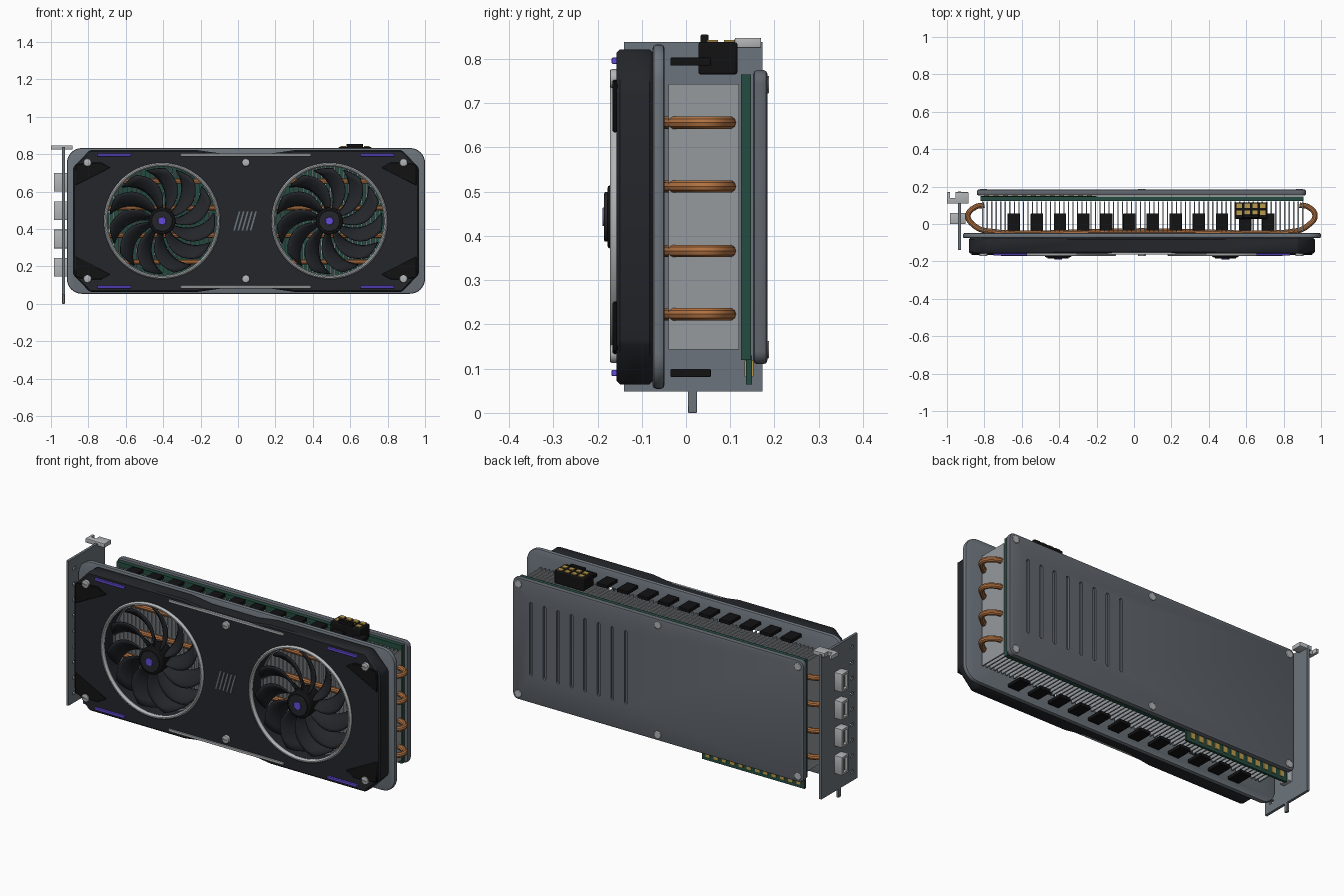
import bpy, bmesh, math
from mathutils import Matrix, Vector

if "Cube" in bpy.data.objects:
    bpy.data.objects.remove(bpy.data.objects["Cube"])

MATS = {}
for n, c in dict(black=(.006, .006, .007), dark=(.017, .019, .023), steel=(.15, .175, .2),
                 plate=(.12, .135, .155), silver=(.45, .46, .47), copper=(.45, .17, .055),
                 green=(.018, .07, .05), purple=(.13, .07, .7), gold=(.5, .33, .07),
                 fin=(.3, .32, .34)).items():
    MATS[n] = bpy.data.materials.new(n)
    MATS[n].diffuse_color = (*c, 1)


def finish(name, bm, mat, bevel=0, seg=2):
    bmesh.ops.recalc_face_normals(bm, faces=bm.faces)
    me = bpy.data.meshes.new(name)
    bm.to_mesh(me)
    bm.free()
    ob = bpy.data.objects.new(name, me)
    bpy.context.collection.objects.link(ob)
    if mat:
        me.materials.append(MATS[mat])
    if bevel:
        m = ob.modifiers.new("bevel", 'BEVEL')
        m.width, m.segments, m.limit_method, m.angle_limit = bevel, seg, 'ANGLE', math.radians(40)
    return ob


def boxes(name, spans, mat, bevel=0):
    # each span is (x0, x1, y0, y1, z0, z1)
    bm = bmesh.new()
    for x0, x1, y0, y1, z0, z1 in spans:
        bmesh.ops.create_cube(bm, size=1, matrix=Matrix.Translation(((x0 + x1) / 2, (y0 + y1) / 2, (z0 + z1) / 2))
                              @ Matrix.Diagonal((x1 - x0, y1 - y0, z1 - z0, 1)))
    return finish(name, bm, mat, bevel)


def prisms(name, profiles, y0, y1, mat, bevel=0, seg=2):
    # x-z outlines extruded along y
    bm = bmesh.new()
    for pts in profiles:
        a = [bm.verts.new((x, y0, z)) for x, z in pts]
        b = [bm.verts.new((x, y1, z)) for x, z in pts]
        bm.faces.new(a)
        bm.faces.new(b[::-1])
        for i in range(len(a)):
            j = (i + 1) % len(a)
            bm.faces.new((a[i], b[i], b[j], a[j]))
    return finish(name, bm, mat, bevel, seg)


def circle(cx, cz, r, n=32):
    return [(cx + r * math.cos(2 * math.pi * i / n), cz + r * math.sin(2 * math.pi * i / n)) for i in range(n)]


def rounded(x0, x1, z0, z1, r, n=8):
    pts = []
    for k, (cx, cz) in enumerate(((x1 - r, z1 - r), (x0 + r, z1 - r), (x0 + r, z0 + r), (x1 - r, z0 + r))):
        for i in range(n + 1):
            a = (k + i / n) * math.pi / 2
            pts.append((cx + r * math.cos(a), cz + r * math.sin(a)))
    return pts


def cut(ob, cutter, last=True):
    bpy.context.view_layer.objects.active = ob
    m = ob.modifiers.new("cut", 'BOOLEAN')
    m.operation, m.object, m.solver = 'DIFFERENCE', cutter, 'EXACT'
    for mod in list(ob.modifiers):
        bpy.ops.object.modifier_apply(modifier=mod.name)
    if last:
        bpy.data.objects.remove(cutter)


CX, CZ = .042, .443
FANS = (-.406, .489)


def four(pts):
    # mirror an offset outline into the four corners
    return [[(CX + sx * x, CZ + sz * z) for x, z in pts] for sx in (1, -1) for sz in (1, -1)]


# front shroud and its backing frame, with fan openings
quarter = [(.14, .362), (.26, .379), (.835, .379), (.925, .285)]
outline = (quarter + [(x, -z) for x, z in quarter[::-1]]
           + [(-x, -z) for x, z in quarter] + [(-x, z) for x, z in quarter[::-1]])
shroud = prisms("shroud", [[(CX + x, CZ + z) for x, z in outline]], -.157, -.075, 'dark', .008, 1)
frame = prisms("shroud_frame", [rounded(-.915, 1, .054, .833, .08)], -.0755, -.0485, 'steel', .009)
holes = prisms("fan_holes", [circle(x, CZ, .297, 96) for x in FANS], -.3, .0, None)
cut(shroud, holes, False)
cut(frame, holes)

# corner guards, accent strips, centre slashes
prisms("corner_guards", four([(.912, .19), (.912, .302), (.84, .313), (.775, .313), (.725, .285)]),
       -.166, -.155, 'black', .003, 1)
boxes("purple_strips", [(x, x + .18, -.168, -.15, z - .007, z + .007)
                        for x in (-.752, .655) for z in (.796, .09)], 'purple', .002)
boxes("silver_strips", [(-.307, .388, -.164, -.15, z - .007, z + .007) for z in (.796, .09)], 'silver', .002)
prisms("centre_slashes", [[(x, .393), (x + .009, .393), (x + .038, .495), (x + .029, .495)]
                          for x in (-.025 + .022 * i for i in range(5))], -.161, -.155, 'steel')

# front and back screws
SX = (-.805, CX, .885)
front = prisms("front_screws", [circle(x, z, .021, 24) for x in SX for z in (.756, .134)], -.172, -.15, 'silver', .004)
cut(front, boxes("cross_cutter", [s for x in SX for z in (.756, .134) for s in
                                  ((x - .013, x + .013, -.2, -.167, z - .003, z + .003),)], None))
prisms("back_screws", [circle(x, z, .02, 24) for x in SX for z in (.742, .143)], .17, .188, 'silver', .003)

# fans: trim ring, hub, cap, swept blades
for n, fx in enumerate(FANS):
    bm = bmesh.new()
    rows = []
    for i in range(96):
        a = 2 * math.pi * i / 96
        rows.append([bm.verts.new((fx + (.301 + .01 * math.cos(b)) * math.cos(a), -.16 + .012 * math.sin(b),
                                   CZ + (.301 + .01 * math.cos(b)) * math.sin(a)))
                     for b in (2 * math.pi * j / 10 for j in range(10))])
    for i in range(96):
        p, q = rows[i], rows[(i + 1) % 96]
        for j in range(10):
            bm.faces.new((p[j], p[(j + 1) % 10], q[(j + 1) % 10], q[j]))
    finish(f"fan_ring_{n}", bm, 'silver')
    prisms(f"fan_hub_{n}", [circle(fx, CZ, .072, 48)], -.178, -.07, 'black', .008)
    prisms(f"fan_hub_disc_{n}", [circle(fx, CZ, .056, 48)], -.185, -.17, 'dark', .003)
    prisms(f"fan_cap_{n}", [circle(fx, CZ, .021, 32)], -.189, -.18, 'purple', .002)
    bm = bmesh.new()
    for k in range(11):
        grid = []
        for i in range(9):
            t = i / 8
            r = .06 + .222 * t
            width = .36 + .1 * math.sin(math.pi * t)
            row = []
            for j in range(6):
                s = j / 5
                a = 2 * math.pi * k / 11 + .55 * t * t + width * (s - .5)
                row.append(bm.verts.new((fx + r * math.cos(a), -.148 + .06 * s - .012 * math.sin(math.pi * s),
                                         CZ + r * math.sin(a))))
            grid.append(row)
        for i in range(8):
            for j in range(5):
                bm.faces.new((grid[i][j], grid[i + 1][j], grid[i + 1][j + 1], grid[i][j + 1]))
    blades = finish(f"fan_blades_{n}", bm, 'dark')
    m = blades.modifiers.new("thickness", 'SOLIDIFY')
    m.thickness, m.offset = .006, 0

# heatsink fins and chip rows above and below
boxes("heatsink_fins", [(x - .0035, x + .0035, -.04, .12, .143, .743)
                        for x in (-.808 + 1.71 * i / 71 for i in range(72))], 'fin')
boxes("chips", [(x - .033, x + .033, -.035, .056, z - .009, z + .009)
                for x in (-.643 + .1237 * i for i in range(12)) for z in (.794, .09)], 'black', .002)

# heat pipes
for n, z in enumerate((.656, .512, .366, .223)):
    cu = bpy.data.curves.new("pipe", 'CURVE')
    cu.dimensions, cu.bevel_depth, cu.bevel_resolution, cu.resolution_u = '3D', .0145, 3, 6
    cu.use_fill_caps = True
    path = [(-.8, .1), (-.845, .092), (-.888, .045), (-.855, -.008), (-.79, -.037), (CX, -.037),
            (.87, -.037), (.93, -.008), (.968, .045), (.93, .092), (.885, .1)]
    sp = cu.splines.new('BEZIER')
    sp.bezier_points.add(len(path) - 1)
    for bp, (x, y) in zip(sp.bezier_points, path):
        bp.co = (x, y, z)
        bp.handle_left_type = bp.handle_right_type = 'AUTO'
    tmp = bpy.data.objects.new("pipe", cu)
    bpy.context.collection.objects.link(tmp)
    bpy.context.view_layer.update()
    me = bpy.data.meshes.new_from_object(tmp.evaluated_get(bpy.context.evaluated_depsgraph_get()))
    bpy.data.objects.remove(tmp)
    me.materials.clear()
    me.materials.append(MATS['copper'])
    bpy.context.collection.objects.link(bpy.data.objects.new(f"heat_pipe_{n}", me))

# circuit board, edge connector, gold contacts
boxes("circuit_board", [(-.82, .905, .124, .147, .12, .765)], 'green')
boxes("edge_connector", [(-.82, -.2, .136, .149, .064, .13)], 'green')
boxes("edge_contacts", [(x, x + .026, .132, .153, .082, .118) for x in (-.8 + .05 * i for i in range(12))], 'gold')

# backplate with vent grooves
back = prisms("backplate", [rounded(-.84, .92, .11, .775, .03)], .152, .184, 'plate', .009)
cut(back, prisms("groove_cutter", [rounded(x - .009, x + .009, .26, .66, .0085, 4)
                                   for x in (.235 + .082 * i for i in range(8))], .172, .25, None))

# mounting bracket with tabs, holes and ports
bracket = boxes("bracket", [(-.94, -.926, -.14, .173, .048, .838)], 'steel')
cut(bracket, boxes("bracket_hole_cutter", [(-1, -.9, y - .014, y + .014, z - .008, z + .008)
                                           for y in (-.09,) for z in (.1 + .085 * i for i in range(9))], None))
boxes("bracket_lower_tab", [(-.94, -.926, .004, .025, 0, .06)], 'steel', .002)
tab = boxes("bracket_top_tab", [(-1, -.885, .11, .17, .825, .848)], 'silver', .003)
cut(tab, boxes("tab_notch_cutter", [(-.985, -.955, .14, .2, .8, .9)], None))
ports = boxes("ports", [(-.985, -.9, 0, .06, z - .05, z + .05) for z in (.65, .498, .347, .196)], 'silver', .003)
cut(ports, boxes("port_cutter", [(-1, -.965, .012, .048, z - .038, z + .038) for z in (.65, .498, .347, .196)], None))
boxes("port_tongues", [(-.98, -.96, .025, .035, z - .03, z + .03) for z in (.65, .498, .347, .196)], 'silver')

# power connector
boxes("power_connector", [(.537, .715, .028, .116, .765, .838)], 'black', .005)
boxes("power_latch", [(.58, .668, .033, .051, .82, .855)], 'black', .003)
boxes("power_pins", [(x - .014, x + .014, y - .012, y + .012, .83, .843)
                     for x in (.563, .605, .647, .689) for y in (.06, .098)], 'gold')

# smooth shading with sharp edges kept
for ob in bpy.data.objects:
    ob.select_set(ob.type == 'MESH')
    bpy.context.view_layer.objects.active = ob
bpy.ops.object.shade_smooth_by_angle(angle=math.radians(35))

for m in bpy.data.materials:
    if m.users and not m.is_grease_pencil:
        m.use_nodes = True
        m.node_tree.nodes["Principled BSDF"].inputs["Base Color"].default_value = m.diffuse_color
